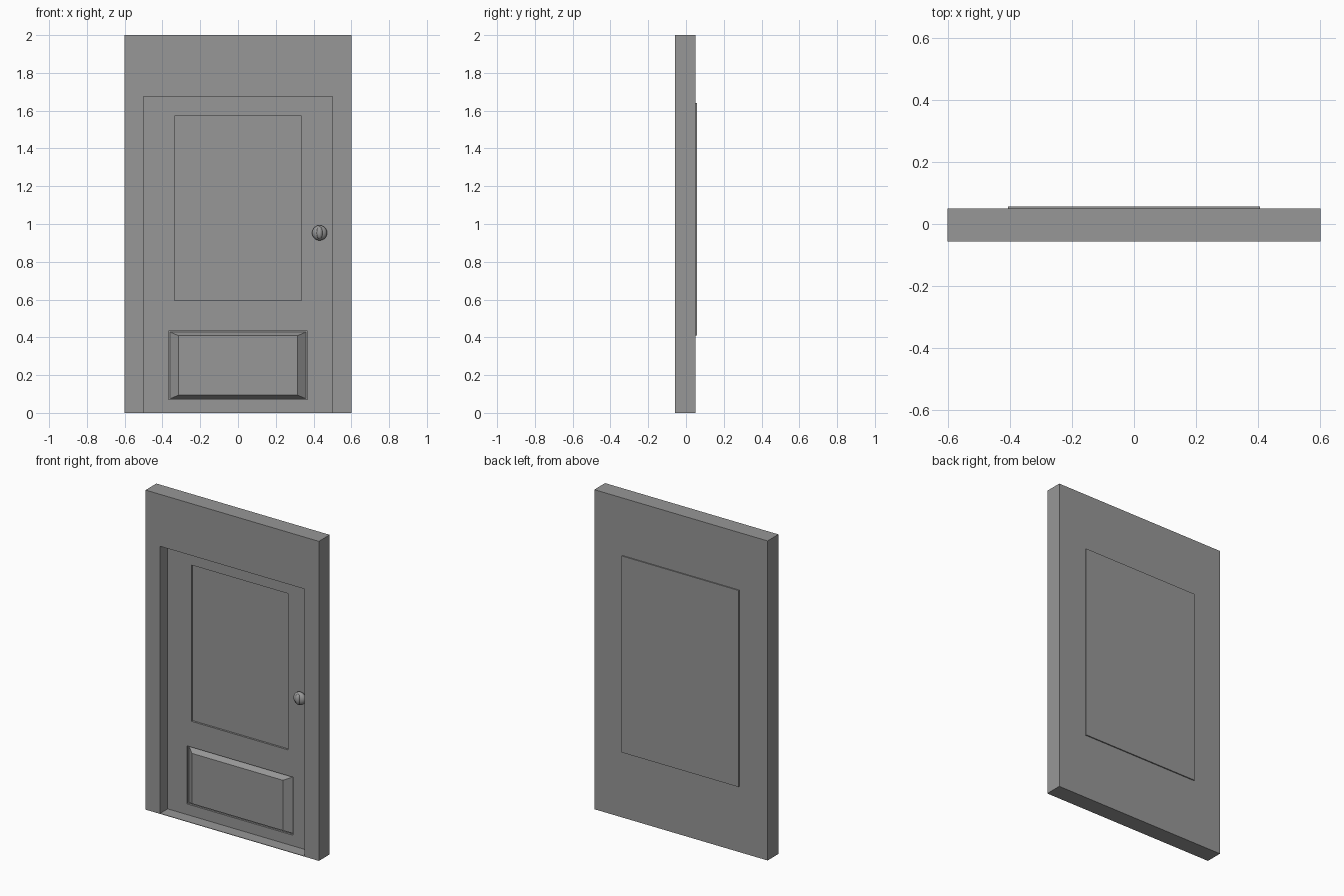
import bpy
import bmesh
from math import pi, radians
from mathutils import Matrix

cube = bpy.data.objects.get("Cube")
if cube:
    bpy.data.objects.remove(cube, do_unlink=True)

grey = bpy.data.materials.new("plain grey")
grey.use_nodes = True
COLOUR = (0.31, 0.31, 0.31, 1)
grey.diffuse_color = COLOUR
grey.node_tree.nodes["Principled BSDF"].inputs["Base Color"].default_value = COLOUR

# Depths, front to back
FRONT, LEAF, CAVITY, BACK, REAR = -0.057, 0.018, 0.045, 0.05, 0.057
SILL = 0.003


def add_object(name, bm):
    bmesh.ops.recalc_face_normals(bm, faces=bm.faces)
    mesh = bpy.data.meshes.new(name)
    bm.to_mesh(mesh)
    bm.free()
    mesh.materials.append(grey)
    obj = bpy.data.objects.new(name, mesh)
    bpy.context.collection.objects.link(obj)
    return obj


def box(name, half_width, y0, y1, z0, z1, front_inset=(0, 0)):
    """Box centred on x = 0; front_inset shrinks the front face in x and z."""
    bm = bmesh.new()
    bmesh.ops.create_cube(bm, size=1)
    for v in bm.verts:
        front = v.co.y < 0
        dx, dz = front_inset if front else (0, 0)
        v.co.x = (half_width - dx) * (1 if v.co.x > 0 else -1)
        v.co.z = z1 - dz if v.co.z > 0 else z0 + dz
        v.co.y = y0 if front else y1
    return add_object(name, bm)


def cut(target, *size):
    cutter = box("cutter", *size)
    cutter.hide_render = True
    mod = target.modifiers.new("cut", 'BOOLEAN')
    mod.operation = 'DIFFERENCE'
    mod.solver = 'EXACT'
    mod.object = cutter
    bpy.context.view_layer.objects.active = target
    bpy.ops.object.modifier_apply(modifier=mod.name)
    bpy.data.objects.remove(cutter, do_unlink=True)


# Wall with a recessed doorway and thin sill
wall = box("wall", 0.6, FRONT, BACK, 0, 2)
cut(wall, 0.5, -0.2, CAVITY, SILL, 1.675)

# Door leaf with a sunken upper panel and a pocket for the lower panel
leaf = box("door_leaf", 0.5, LEAF, CAVITY, SILL, 1.675)
cut(leaf, 0.335, -0.2, LEAF + 0.012, 0.595, 1.573)
cut(leaf, 0.367, -0.2, LEAF + 0.012, 0.07, 0.433)

# Raised lower panel with sloped edges
box("lower_panel", 0.36, -0.006, LEAF + 0.012, 0.075, 0.428, front_inset=(0.045, 0.019))

# Shallow plate on the rear of the wall
box("back_plate", 0.405, BACK, REAR, 0.41, 1.64)


# Knob: short stem, flattened ball and upright thumb turn
def knob_part(name, y, scale, round_part=True):
    bm = bmesh.new()
    if round_part:
        bmesh.ops.create_uvsphere(bm, u_segments=24, v_segments=14, radius=1)
    else:
        bmesh.ops.create_cone(bm, cap_ends=True, segments=24, radius1=1, radius2=1, depth=2)
    bm.transform(Matrix.Translation((0.432, y, 0.953))
                 @ Matrix.Diagonal((*scale, 1))
                 @ Matrix.Rotation(pi / 2, 4, 'X'))
    obj = add_object(name, bm)
    bpy.ops.object.select_all(action='DESELECT')
    obj.select_set(True)
    bpy.context.view_layer.objects.active = obj
    bpy.ops.object.shade_smooth_by_angle(angle=radians(35))


knob_part("knob_stem", 0.008, (0.018, 0.012, 0.018), False)
knob_part("knob_ball", -0.006, (0.04, 0.026, 0.04))
knob_part("knob_thumb_turn", -0.022, (0.017, 0.018, 0.033))
